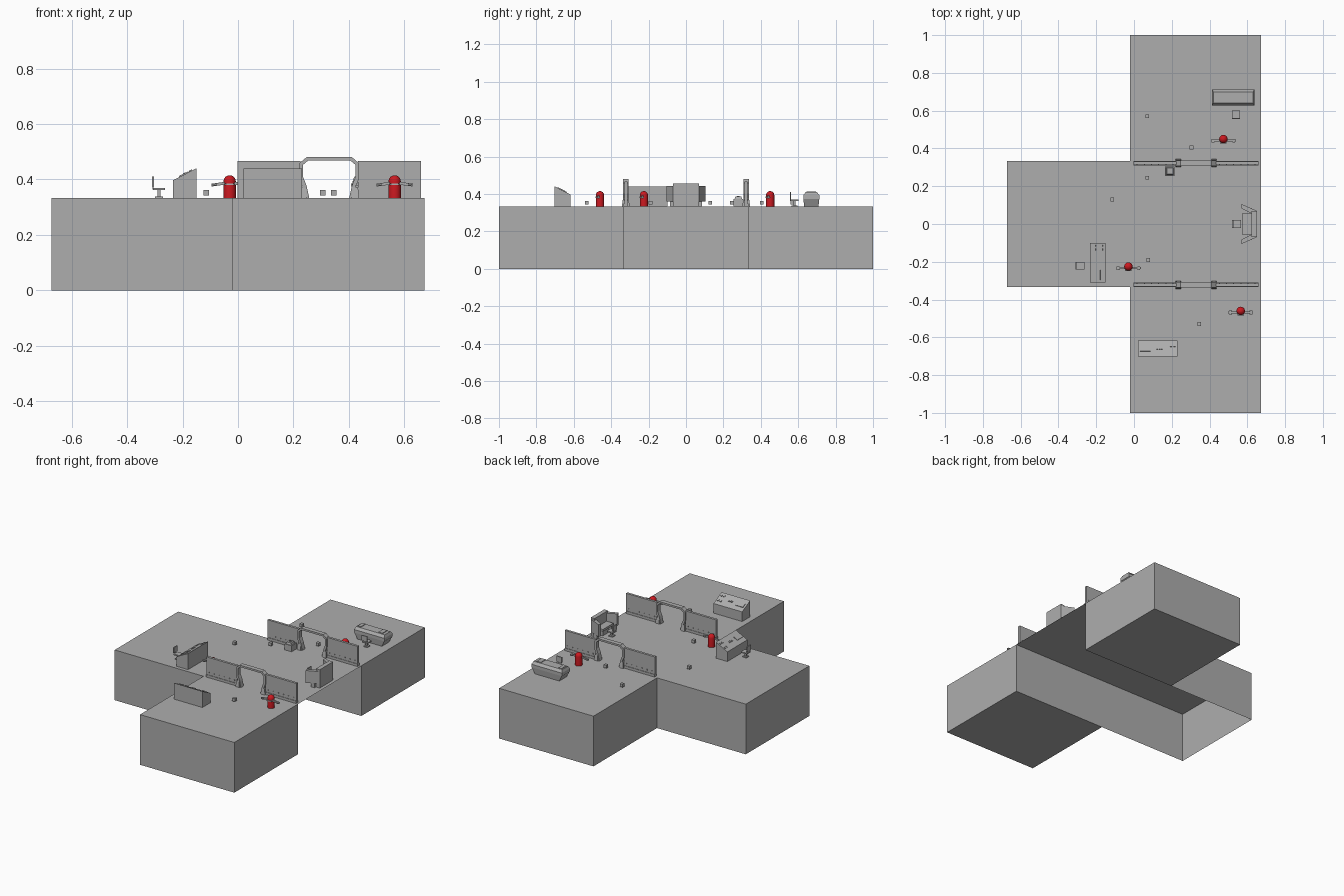
import bpy, bmesh, math
from mathutils import Matrix, Vector

cube = bpy.data.objects.get("Cube")
if cube:
    bpy.data.objects.remove(cube)


def material(name, colour):
    m = bpy.data.materials.new(name)
    m.use_nodes = True
    m.diffuse_color = colour
    m.node_tree.nodes["Principled BSDF"].inputs["Base Color"].default_value = colour
    return m


GREY = material("mid_grey", (0.42, 0.42, 0.42, 1))
RED = material("red", (0.6, 0.01, 0.015, 1))
FLOOR = 1 / 3
HERE = Matrix.Identity(4)


def finish(name, bm, mat=GREY, place=HERE):
    bm.transform(place)
    mesh = bpy.data.meshes.new(name)
    bm.to_mesh(mesh)
    bm.free()
    mesh.materials.append(mat)
    ob = bpy.data.objects.new(name, mesh)
    bpy.context.collection.objects.link(ob)
    return ob


def box(name, xs, ys, zs, place=HERE, mat=GREY, top=(1, 1), drop=()):
    """Box between limits; top scales the upper rim, drop lists normals to leave open."""
    bm = bmesh.new()
    bmesh.ops.create_cube(bm, size=1)
    gone = [f for f in bm.faces if any(f.normal.dot(Vector(d)) > 0.9 for d in drop)]
    bmesh.ops.delete(bm, geom=gone, context='FACES')
    mid = [(a + b) / 2 for a, b in (xs, ys, zs)]
    for v in bm.verts:
        k = top if v.co.z > 0 else (1, 1)
        v.co = (mid[0] + v.co.x * (xs[1] - xs[0]) * k[0],
                mid[1] + v.co.y * (ys[1] - ys[0]) * k[1],
                mid[2] + v.co.z * (zs[1] - zs[0]))
    return finish(name, bm, mat, place)


def prism(name, points, depth, place=HERE):
    """Outline in XY extruded along local Z."""
    bm = bmesh.new()
    face = bm.faces.new([bm.verts.new((x, y, 0)) for x, y in points])
    new = bmesh.ops.extrude_face_region(bm, geom=[face])["geom"]
    bmesh.ops.translate(bm, vec=(0, 0, depth), verts=[v for v in new if isinstance(v, bmesh.types.BMVert)])
    bmesh.ops.recalc_face_normals(bm, faces=bm.faces)
    return finish(name, bm, GREY, place)


def at(x, y, turn=0, z=FLOOR):
    return Matrix.Translation((x, y, z)) @ Matrix.Rotation(math.radians(turn), 4, 'Z')


# Platform: two closed end blocks, an open-bottomed side arm and a floor sheet
box("front_block", (-.02, .673), (-1, -FLOOR), (0, FLOOR))
box("back_block", (-.02, .673), (FLOOR, 1), (0, FLOOR))
box("side_arm", (-.673, -.02), (-FLOOR, FLOOR), (0, FLOOR), drop=[(1, 0, 0), (0, 0, -1)])
bm = bmesh.new()
bm.faces.new([bm.verts.new((x, y, FLOOR)) for x, y in
              [(-.02, -FLOOR), (.673, -FLOOR), (.673, FLOOR), (-.02, FLOOR)]])
finish("middle_floor", bm)

# Partition walls with an arched doorway
UPRIGHT = Matrix.Rotation(math.pi / 2, 4, 'X')
OUTER = [(.088, 0), (.097, .045), (.108, .07), (.108, .125), (.082, .147)]
INNER = [(.072, 0), (.082, .045), (.094, .075), (.094, .12), (.076, .135)]
arch = (OUTER + [(-x, z) for x, z in reversed(OUTER)]
        + [(-x, z) for x, z in INNER] + list(reversed(INNER)))


def partition(side, y):
    for part, lo, hi in (("right", -.002, .225), ("left", .433, .66)):
        box(f"{side}_wall_{part}", (lo, hi), (y - .008, y + .008), (FLOOR, .466))
        for s in (-1, 1):
            box(f"{side}_wall_{part}_skirting", (lo, hi), (y + s * .009 - .002, y + s * .009 + .002), (FLOOR, .35))
            for i in range(6):
                x = lo + (hi - lo) * (i + .5) / 6
                box(f"{side}_wall_stud", (x - .003, x + .003),
                    (y + s * .009 - .002, y + s * .009 + .002), (.364, .37))
    prism(f"{side}_door_arch", arch, .03, at(.329, y + .015) @ UPRIGHT)
    for s in (-1, 1):
        x = .329 + s * .094
        box(f"{side}_door_foot", (x - .014, x + .014), (y - .021, y + .021), (FLOOR, .372), top=(.7, .75))


partition("front", -.322)
partition("back", .322)


# Sloped control desks
def desk(name, place):
    side = [(-.042, 0), (.042, 0), (.042, .064), (-.042, .107)]
    across = Matrix.Translation((-.105, 0, 0)) @ Matrix(((0, 0, 1, 0), (1, 0, 0, 0), (0, 1, 0, 0), (0, 0, 0, 1)))
    prism(name, side, .21, place @ across)
    slope = place @ Matrix.Translation((0, 0, .0855)) @ Matrix.Rotation(-math.atan2(.043, .084), 4, 'X')
    box(name + "_keyboard", (-.092, -.038), (-.016, .016), (0, .004), slope)
    for i in range(3):
        box(name + "_switch", (-.005 + i * .012, .003 + i * .012), (-.006, .004), (0, .005), slope)
    for x in (.07, .09):
        for y in (-.03, .01):
            box(name + "_dial", (x - .005, x + .005), (y, y + .012), (0, .004), slope)


desk("front_desk", at(.125, -.66))
desk("side_desk", at(-.192, -.205, 90))

# Flared table with two screens
table = at(.525, .67)
box("back_table_base", (-.09, .09), (-.038, .038), (0, .04), table, top=(1.22, 1.13))
box("back_table_rim", (-.112, .112), (-.043, .043), (.04, .06), table)
box("back_table_top", (-.112, .112), (-.043, .043), (.06, .077), table, top=(.94, .7))
for lo, hi in ((-.098, -.075), (.055, .085)):
    box("back_table_screen", (lo, hi), (-.026, .026), (.076, .081), table)


# Chairs, facing local +Y
def chair(name, place):
    box(name + "_foot", (-.015, .015), (-.015, .015), (0, .006), place)
    box(name + "_stem", (-.005, .005), (-.005, .005), (.006, .028), place)
    box(name + "_seat", (-.02, .02), (-.022, .022), (.028, .036), place)
    box(name + "_back_post", (-.005, .005), (-.024, -.019), (.03, .05), place)
    box(name + "_back", (-.02, .02), (-.025, -.018), (.042, .078), place)


chair("side_chair", at(-.285, -.22, -90))
chair("back_chair", at(.54, .58))
chair("command_chair", at(.545, 0, -90))

# Wrap-around command station
box("command_centre", (.622, .65), (-.07, .07), (FLOOR, .455))
box("command_shelf", (.572, .622), (-.055, .055), (.375, .39))
box("command_pedestal", (.59, .622), (-.03, .03), (FLOOR, .375))
for s, part in ((-1, "right"), (1, "left")):
    wing = [(.65, s * .07), (.57, s * .105), (.565, s * .085), (.622, s * .055)]
    prism(f"command_wing_{part}", wing, .082, at(0, 0, z=.36))
    box(f"command_leg_{part}", (.595, .622), (s * .078 - .008, s * .078 + .008), (FLOOR, .36))

# Small cabinet with a round knob
cabinet = at(.19, .28)
box("cabinet", (-.025, .025), (-.025, .025), (0, .04), cabinet)
box("cabinet_cap", (-.02, .02), (-.02, .02), (.04, .052), cabinet, top=(.8, .8))
bm = bmesh.new()
bmesh.ops.create_cone(bm, cap_ends=True, segments=12, radius1=.006, radius2=.006, depth=.006)
finish("cabinet_knob", bm, GREY, cabinet @ Matrix.Translation((0, 0, .054)))

# Hovering marker blocks
for x, y in [(.07, .57), (.305, .405), (.07, .245), (-.115, .13), (.075, -.19), (.345, -.53)]:
    box("marker_block", (x - .01, x + .01), (y - .01, y + .01), (.343, .363))


# Round-topped guards with outstretched arms
def guard(x, y):
    place = at(x, y)
    bm = bmesh.new()
    bmesh.ops.create_uvsphere(bm, u_segments=24, v_segments=12, radius=.022)
    for v in bm.verts:
        if v.co.z < -.001:
            v.co.z = -.06
            flat = Vector((v.co.x, v.co.y, 0))
            if flat.length > .001:
                v.co.x, v.co.y = flat.normalized().xy * .022
    bmesh.ops.remove_doubles(bm, verts=bm.verts, dist=.0002)
    body = finish("guard_body", bm, RED, place @ Matrix.Translation((0, 0, .06)))
    for p in body.data.polygons:
        p.use_smooth = abs(p.normal.z) < .99
    for s in (-1, 1):
        tilt = place @ Matrix.Translation((s * .018, -.008, .053)) @ Matrix.Rotation(s * .14, 4, 'Y')
        box("guard_arm", sorted((0, s * .048)), (-.005, .005), (-.005, .005), tilt)
        box("guard_hand", sorted((s * .03, s * .044)), (-.011, .009), (-.003, .003), tilt)
    box("guard_belt", (-.018, .018), (-.024, -.014), (.046, .053), place)


for spot in [(-.03, -.225), (.565, -.46), (.473, .45)]:
    guard(*spot)
